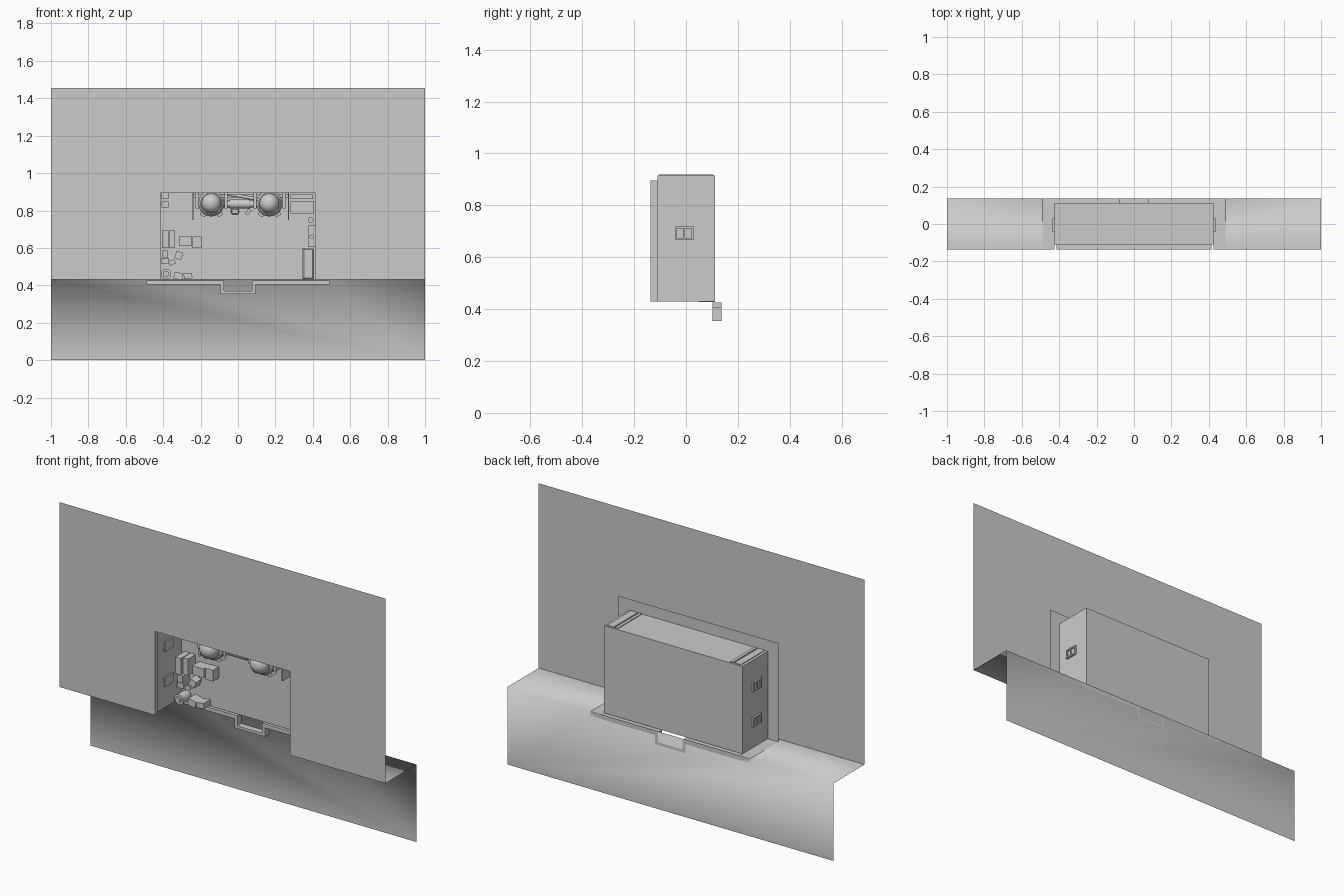
import bpy, bmesh, math
from mathutils import Matrix, Vector

cube = bpy.data.objects.get("Cube")
if cube:
    bpy.data.objects.remove(cube, do_unlink=True)

GREY = (0.6, 0.6, 0.6, 1)
mat = bpy.data.materials.new("plain_grey")
mat.use_nodes = True
mat.diffuse_color = GREY
mat.node_tree.nodes["Principled BSDF"].inputs["Base Color"].default_value = GREY


def finish(name, bm, smooth=None):
    me = bpy.data.meshes.new(name)
    bm.to_mesh(me)
    bm.free()
    me.materials.append(mat)
    ob = bpy.data.objects.new(name, me)
    bpy.context.collection.objects.link(ob)
    if smooth:
        bpy.ops.object.select_all(action="DESELECT")
        ob.select_set(True)
        bpy.context.view_layer.objects.active = ob
        bpy.ops.object.shade_smooth_by_angle(angle=math.radians(smooth))
    return ob


def sheet(name, *polys, smooth=False):
    """Thin surface made from a few polygons that share corners."""
    bm = bmesh.new()
    for poly in polys:
        bm.faces.new([bm.verts.new(p) for p in poly])
    bmesh.ops.remove_doubles(bm, verts=bm.verts, dist=1e-5)
    for f in bm.faces:
        f.smooth = smooth
    return finish(name, bm)


def box(name, x, y, z, tilt=0, bevel=0):
    """Block given by its extents, tilted about y."""
    bm = bmesh.new()
    bmesh.ops.create_cube(bm, size=1)
    size = [b - a for a, b in (x, y, z)]
    mid = Vector([(a + b) / 2 for a, b in (x, y, z)])
    bmesh.ops.scale(bm, vec=size, verts=bm.verts)
    if bevel:
        bmesh.ops.bevel(bm, geom=bm.edges, offset=bevel, segments=1, affect="EDGES")
    bmesh.ops.transform(bm, matrix=Matrix.Translation(mid) @ Matrix.Rotation(math.radians(tilt), 4, "Y"), verts=bm.verts)
    return finish(name, bm)


def rod(name, a, b, r1, r2=None, sides=20):
    """Round bar or cone between two points."""
    a, b = Vector(a), Vector(b)
    bm = bmesh.new()
    bmesh.ops.create_cone(bm, cap_ends=True, segments=sides, radius1=r1, radius2=r1 if r2 is None else r2, depth=(b - a).length)
    turn = (b - a).to_track_quat("Z", "Y").to_matrix().to_4x4()
    bmesh.ops.transform(bm, matrix=Matrix.Translation((a + b) / 2) @ turn, verts=bm.verts)
    return finish(name, bm, smooth=40)


def ball(name, at, r):
    bm = bmesh.new()
    bmesh.ops.create_uvsphere(bm, u_segments=24, v_segments=14, radius=r)
    bmesh.ops.translate(bm, vec=at, verts=bm.verts)
    return finish(name, bm, smooth=60)


def portal(name, y, w, z0, z1, ow, otop):
    """Upright sheet with a door-like opening that reaches its lower edge."""
    pts = [(-w, z0), (-w, z1), (w, z1), (w, z0), (ow, z0), (ow, otop), (-ow, otop), (-ow, z0)]
    return sheet(name, [(x, y, z) for x, z in pts])


F, B, Z = -0.137, 0.137, 0.43     # front plane, back plane, floor level
OW, OT = 0.415, 0.895             # opening half width and top
BW, BT = 0.425, 0.915             # chamber half width and top
PW, PF = 0.49, -0.11              # surround half width and front plane

# front wall, surround plate and opening reveal
portal("front_wall", F, 1, Z, 1.455, OW, OT)
portal("surround_plate", PF, PW, Z, 0.977, OW, OT)
sheet("opening_reveal", *[[(x0, F, z0), (x1, F, z1), (x1, PF, z1), (x0, PF, z0)]
      for x0, z0, x1, z1 in ((-OW, Z, -OW, OT), (-OW, OT, OW, OT), (OW, OT, OW, Z))])

# lower wall joined to the two floor wings
sheet("lower_wall_and_floor",
      [(-1, B, 0), (1, B, 0), (1, B, Z), (PW, B, Z), (-PW, B, Z), (-1, B, Z)],
      *[[(s, B, Z), (s, F, Z), (s * PW, F, Z), (s * PW, B, Z)][::int(s)] for s in (-1, 1)],
      smooth=True)

# open-bottomed chamber
sheet("chamber_shell",
      [(-BW, 0.112, Z), (BW, 0.112, Z), (BW, 0.112, BT), (-BW, 0.112, BT)],
      [(-BW, PF, BT), (BW, PF, BT), (BW, 0.112, BT), (-BW, 0.112, BT)],
      *[[(s * BW, PF, Z), (s * BW, 0.112, Z), (s * BW, 0.112, BT), (s * BW, PF, BT)] for s in (-1, 1)])

for s, side in ((-1, "right"), (1, "left")):
    span = lambda a, b: sorted((s * a, s * b))
    # floor beside the chamber and roof ribs
    sheet(side + "_floor_strip", [(s * x, y, Z) for x, y in ((BW, F), (PW, F), (PW, B), (BW, B))])
    box(side + "_outer_rib", span(0.37, 0.41), (-0.105, 0.105), (0.908, 0.919))
    box(side + "_inner_rib", span(0.345, 0.362), (-0.105, 0.105), (0.908, 0.919))
    # ledge along the lower wall and the sides of its dip
    box(side + "_ledge", span(0.075, PW), (0.102, B), (0.405, 0.426))
    box(side + "_dip_side", span(0.075, 0.094), (0.102, B), (0.355, 0.426))
box("dip_bottom", (-0.094, 0.094), (0.102, B), (0.355, 0.37))

# framed hatches through the side walls
for s, z in ((-1, 0.77), (-1, 0.575), (1, 0.693)):
    xs = lambda d: sorted((s * 0.417, s * (BW + d)))
    box("hatch_panel", xs(0.004), (-0.043, 0.03), (z - 0.026, z + 0.026))
    for a, b in ((-0.026, -0.018), (0.018, 0.026)):
        box("hatch_rail", xs(0.011), (-0.043, 0.03), (z + a, z + b))
    for a, b in ((-0.043, -0.035), (-0.01, -0.004), (0.022, 0.03)):
        box("hatch_post", xs(0.011), (a, b), (z - 0.026, z + 0.026))

# twin lamps on a hanging rig
for x in (-0.142, 0.168):
    rod("lamp_collar", (x, 0.01, 0.838), (x, -0.03, 0.838), 0.07)
    rod("lamp_rim", (x, -0.03, 0.838), (x, -0.045, 0.838), 0.07, 0.058)
    ball("lamp_globe", (x, -0.045, 0.838), 0.053)
    rod("lamp_mount", (x, 0.11, 0.838), (x, 0.01, 0.838), 0.03)
    for d in (-1, 1):
        box("lamp_bracket", (x + d * 0.078 - 0.008, x + d * 0.078 + 0.008), (-0.03, 0.02), (0.81, 0.9))
        box("lamp_foot", (x + d * 0.045 - 0.015, x + d * 0.045 + 0.015), (-0.03, 0.01), (0.77, 0.79), tilt=-d * 30)
rod("lamp_bar", (-0.09, 0, 0.835), (0.11, 0, 0.835), 0.018)
rod("bar_sleeve", (-0.045, 0, 0.835), (0.065, 0, 0.835), 0.025)
rod("slanted_pipe", (-0.08, 0.02, 0.893), (0.11, 0.02, 0.86), 0.009)
box("rig_rail", (-0.24, 0.27), (-0.02, 0.02), (0.885, 0.9))
box("rig_back_rail", (-0.24, 0.27), (0.06, 0.09), (0.87, 0.89))
box("small_socket", (-0.037, 0.005), (0.08, 0.112), (0.78, 0.81), bevel=0.005)
box("small_lever", (0.045, 0.065), (0.08, 0.112), (0.775, 0.81), tilt=35)
for x in (-0.238, 0.27):
    box("rig_hanger", (x - 0.004, x + 0.004), (0, 0.06), (0.75, 0.9))

# fittings on the left side
box("wall_cabinet", (0.28, 0.405), (0.06, 0.112), (0.785, 0.85))
box("upper_tray", (0.28, 0.4), (0.03, 0.112), (0.862, 0.885))
box("tall_case", (0.345, 0.405), (0.02, 0.112), (0.43, 0.6), bevel=0.008)
box("switch_box", (0.375, 0.415), (0.04, 0.1), (0.605, 0.72))
rod("switch_dial", (0.395, 0.04, 0.66), (0.395, 0.025, 0.66), 0.012)
rod("round_gauge", (0.388, 0.112, 0.75), (0.388, 0.07, 0.75), 0.015)

# fittings on the right side
for z in (0.815, 0.862):
    box("corner_box", (-0.41, -0.372), (0.06, 0.112), (z, z + 0.032))
for a, b, d in ((-0.405, -0.372, 0.03), (-0.368, -0.338, 0.045)):
    box("upper_crate", (a, b), (d, 0.112), (0.6, 0.692))
box("wide_crate", (-0.315, -0.245), (0.05, 0.112), (0.61, 0.66))
box("side_crate", (-0.243, -0.195), (0.06, 0.112), (0.6, 0.662))
box("tilted_cube", (-0.335, -0.298), (0.05, 0.1), (0.54, 0.58), tilt=20)
box("stacked_box", (-0.41, -0.37), (0.05, 0.11), (0.515, 0.545))
box("stacked_box", (-0.405, -0.375), (0.05, 0.11), (0.548, 0.585))
box("loose_panel", (-0.37, -0.335), (0.06, 0.1), (0.51, 0.535), tilt=-25)
rod("round_canister", (-0.385, 0.1, 0.46), (-0.385, 0.03, 0.46), 0.028)
rod("canister_cap", (-0.385, 0.03, 0.46), (-0.385, 0.02, 0.46), 0.016)
box("low_crate", (-0.343, -0.295), (0.05, 0.11), (0.432, 0.468), tilt=12)
box("low_block", (-0.29, -0.245), (0.05, 0.11), (0.436, 0.465), tilt=-6)
